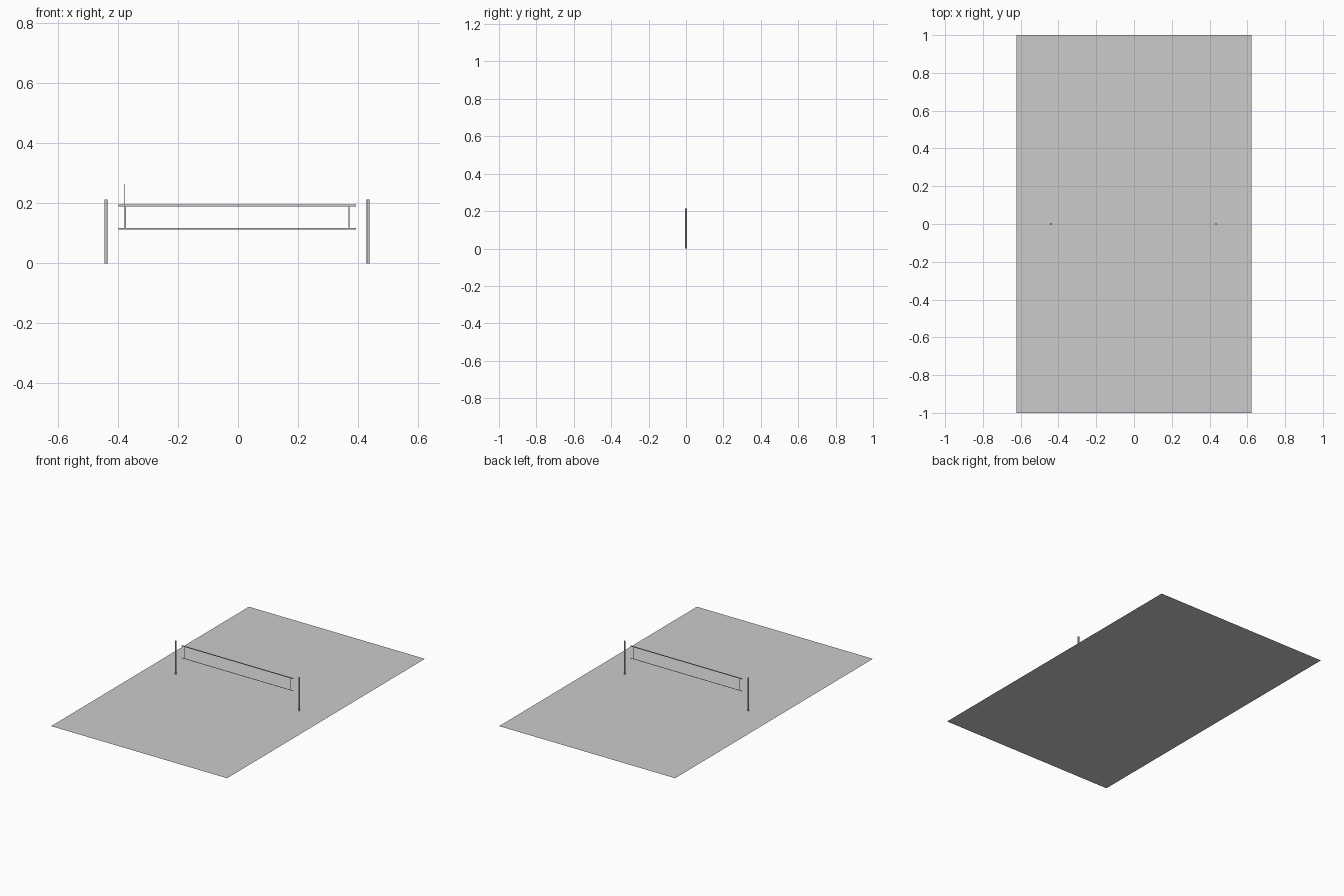
import bpy, bmesh

if "Cube" in bpy.data.objects:
    bpy.data.objects.remove(bpy.data.objects["Cube"])

CX = -0.003  # net assembly sits slightly left of the ground centre


def add_mesh(name, bm):
    me = bpy.data.meshes.new(name)
    bm.to_mesh(me)
    bm.free()
    ob = bpy.data.objects.new(name, me)
    bpy.context.collection.objects.link(ob)
    return ob


def quad(name, corners):
    bm = bmesh.new()
    bm.faces.new([bm.verts.new(c) for c in corners])
    return add_mesh(name, bm)


def band(name, x0, x1, z0, z1):
    # flat upright strip in the net plane, facing front
    return quad(name, [(x0, 0, z0), (x1, 0, z0), (x1, 0, z1), (x0, 0, z1)])


def rod(name, x, y, radius, z0, z1, sides):
    bpy.ops.mesh.primitive_cylinder_add(vertices=sides, radius=radius, depth=z1 - z0,
                                        location=(x, y, (z0 + z1) / 2))
    ob = bpy.context.object
    ob.name = name
    bpy.ops.object.shade_smooth_by_angle()
    return ob


# Court ground
quad("court_ground", [(-0.623, -1, 0), (0.623, -1, 0), (0.623, 1, 0), (-0.623, 1, 0)])

# Net tapes
band("net_top_tape", CX - 0.396, CX + 0.396, 0.190, 0.1965)
band("net_bottom_tape", CX - 0.396, CX + 0.396, 0.113, 0.117)

red = bpy.data.materials.new("antenna_red")
red.diffuse_color = (0.7, 0.08, 0.06, 1)
red.use_nodes = True
red.node_tree.nodes["Principled BSDF"].inputs["Base Color"].default_value = red.diffuse_color

# Posts, side bands and antennas on both sides
for side, s in (("left", -1), ("right", 1)):
    rod(side + "_post", CX + s * 0.4375, 0, 0.005, 0, 0.213, 24)
    x = CX + s * 0.373
    band(side + "_side_band", x - 0.002, x + 0.002, 0.117, 0.190)
    antenna = rod(side + "_antenna", CX + s * 0.375, -0.0006, 0.0005, 0.115, 0.264, 8)
    antenna.data.materials.append(red)
